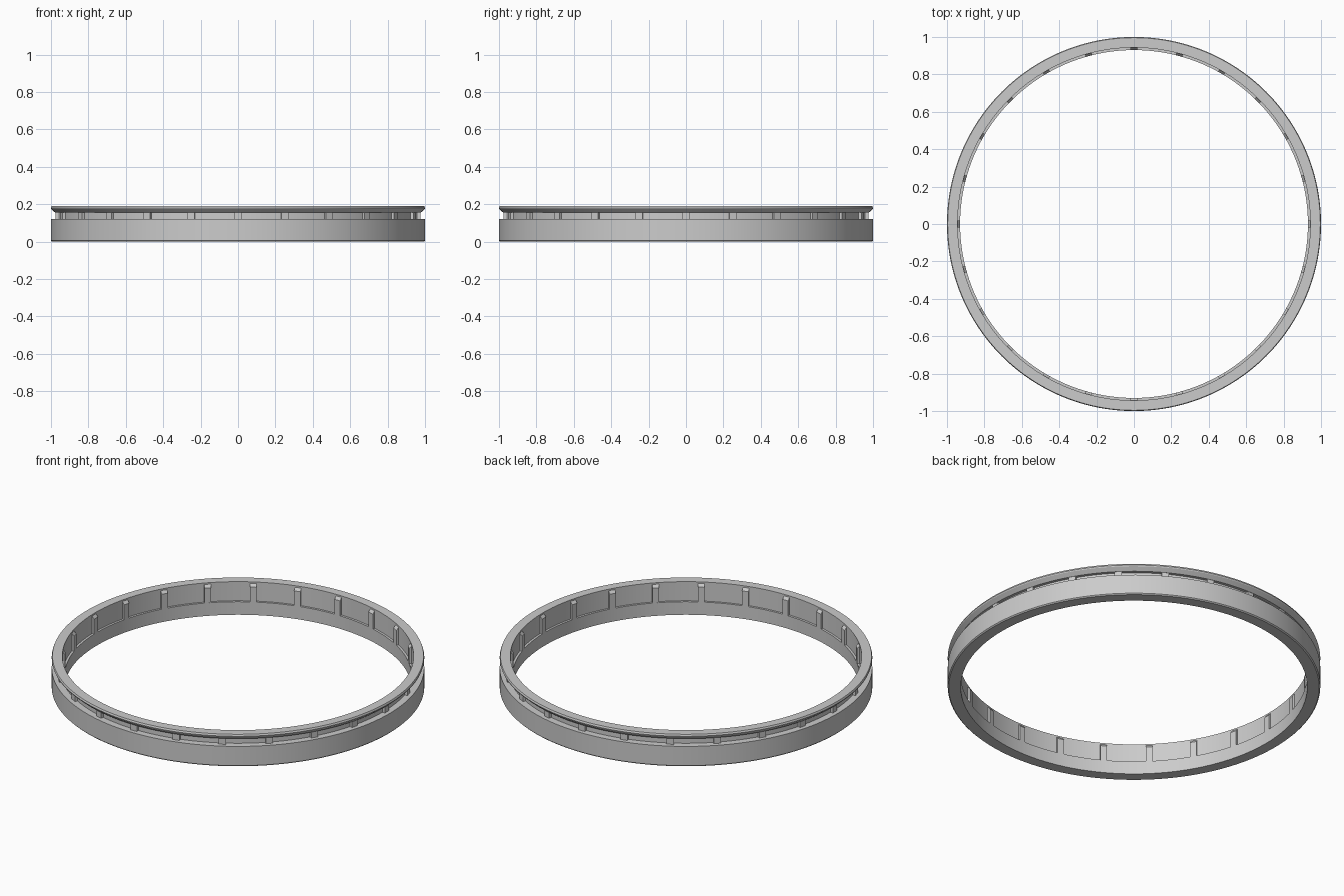
import bpy, bmesh, math

if "Cube" in bpy.data.objects:
    bpy.data.objects.remove(bpy.data.objects["Cube"])

SEGMENTS = 192
COUNT = 24

grey = bpy.data.materials.new("light grey")
grey.diffuse_color = (0.6, 0.6, 0.6, 1)
grey.use_nodes = True
grey.node_tree.nodes["Principled BSDF"].inputs["Base Color"].default_value = grey.diffuse_color


def make_object(name, bm):
    bmesh.ops.recalc_face_normals(bm, faces=bm.faces)
    mesh = bpy.data.meshes.new(name)
    bm.to_mesh(mesh)
    bm.free()
    obj = bpy.data.objects.new(name, mesh)
    mesh.materials.append(grey)
    bpy.context.collection.objects.link(obj)
    return obj


def lathe(name, profile):
    """Revolve a closed (radius, z) profile around the z axis."""
    bm = bmesh.new()
    rings = []
    for i in range(SEGMENTS):
        a = 2 * math.pi * i / SEGMENTS
        rings.append([bm.verts.new((r * math.cos(a), r * math.sin(a), z)) for r, z in profile])
    n = len(profile)
    for i in range(SEGMENTS):
        p, q = rings[i], rings[(i + 1) % SEGMENTS]
        for j in range(n):
            k = (j + 1) % n
            bm.faces.new((p[j], q[j], q[k], p[k]))
    return make_object(name, bm)


def radial_blocks(name, profile, width):
    """Repeat a (radius, z) side profile, extruded to a width, around the ring."""
    bm = bmesh.new()
    for i in range(COUNT):
        a = 2 * math.pi * i / COUNT
        c, s = math.cos(a), math.sin(a)
        sides = [[bm.verts.new((r * c - t * s, r * s + t * c, z)) for r, z in profile]
                 for t in (-width / 2, width / 2)]
        bm.faces.new(sides[0])
        bm.faces.new(sides[1])
        n = len(profile)
        for j in range(n):
            k = (j + 1) % n
            bm.faces.new((sides[0][j], sides[0][k], sides[1][k], sides[1][j]))
    return make_object(name, bm)


# Ring body: broad lower band, outer groove, flared top lip, inner ledge
ring = lathe("ring_body", [
    (0.93, 0.0), (0.994, 0.0), (1.0, 0.006), (1.0, 0.12),
    (0.96, 0.12), (0.96, 0.155), (0.977, 0.155),
    (0.998, 0.174), (1.0, 0.18), (0.996, 0.19),
    (0.943, 0.19), (0.943, 0.077), (0.93, 0.077)])
bpy.context.view_layer.objects.active = ring
ring.select_set(True)
bpy.ops.object.shade_smooth_by_angle(angle=math.radians(25))

# Ribs standing on the inner ledge, with sloped tops
radial_blocks("inner_ribs", [
    (0.93, 0.075), (0.95, 0.075), (0.95, 0.186), (0.943, 0.181), (0.93, 0.165)], 0.036)

# Small posts bridging the outer groove
radial_blocks("groove_posts", [
    (0.95, 0.118), (0.976, 0.118), (0.976, 0.157), (0.95, 0.157)], 0.04)
